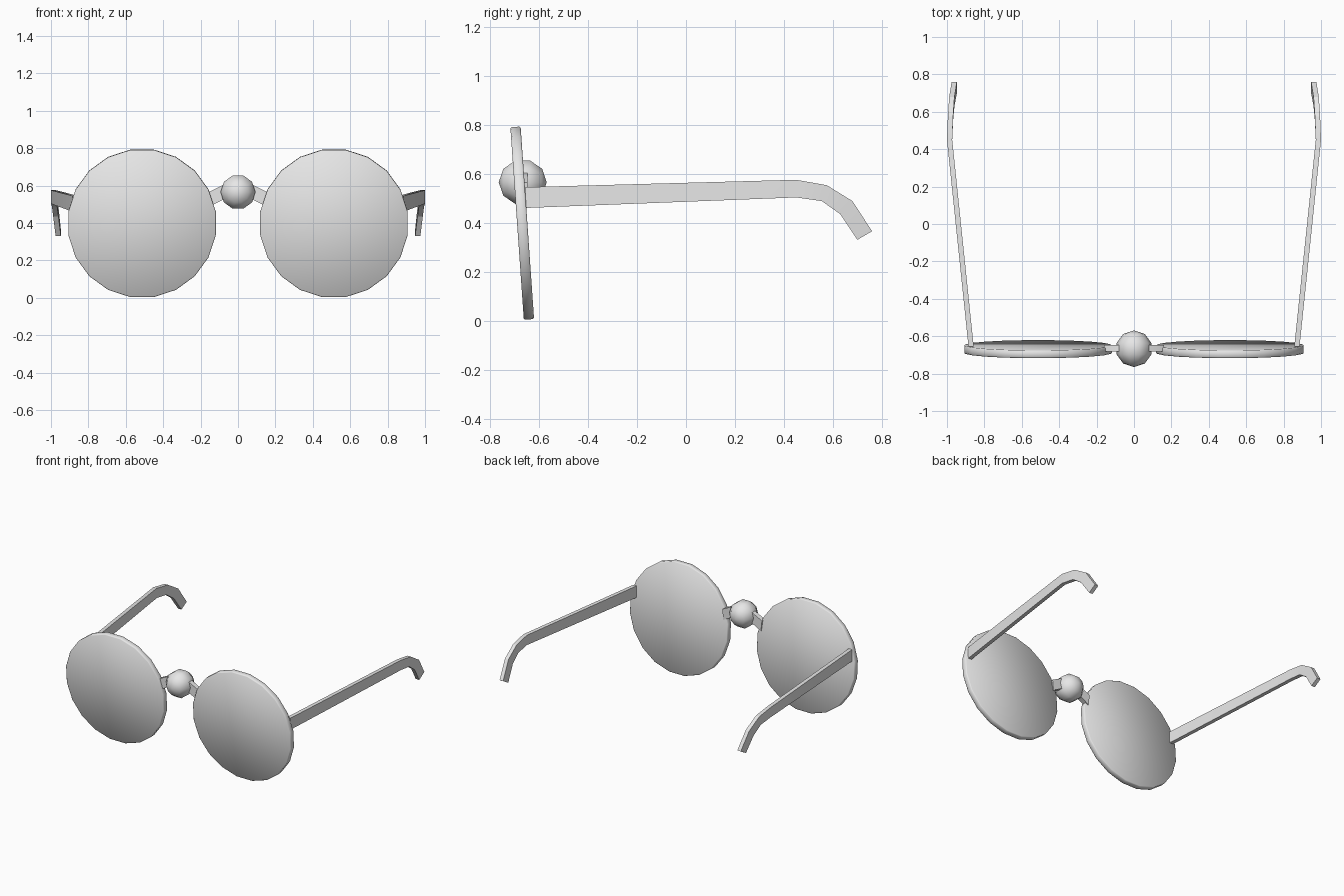
import bpy, bmesh, math
from mathutils import Matrix, Vector

if "Cube" in bpy.data.objects:
    bpy.data.objects.remove(bpy.data.objects["Cube"])

grey = bpy.data.materials.new("plain_grey")
grey.diffuse_color = (0.8, 0.8, 0.8, 1)
grey.use_nodes = True
grey.node_tree.nodes["Principled BSDF"].inputs["Base Color"].default_value = grey.diffuse_color
TILT = math.radians(4)


def finish(name, bm, smooth=35):
    bmesh.ops.recalc_face_normals(bm, faces=bm.faces)
    me = bpy.data.meshes.new(name)
    bm.to_mesh(me)
    bm.free()
    me.materials.append(grey)
    ob = bpy.data.objects.new(name, me)
    bpy.context.collection.objects.link(ob)
    bpy.ops.object.select_all(action='DESELECT')
    ob.select_set(True)
    bpy.context.view_layer.objects.active = ob
    bpy.ops.object.shade_smooth_by_angle(angle=math.radians(smooth))
    return ob


def loft(name, sections, smooth=20):
    """Skin a closed bar through four-cornered sections."""
    bm = bmesh.new()
    rings = [[bm.verts.new(p) for p in s] for s in sections]
    for a, b in zip(rings, rings[1:]):
        for i in range(4):
            j = (i + 1) % 4
            bm.faces.new((a[i], a[j], b[j], b[i]))
    bm.faces.new(rings[0])
    bm.faces.new(rings[-1])
    return finish(name, bm, smooth)


# Twenty-sided lens discs, leaning forward at the top
for side, label in ((-1, "left"), (1, "right")):
    bm = bmesh.new()
    place = (Matrix.Translation((side * 0.513, -0.669, 0.398))
             @ Matrix.Rotation(TILT, 4, 'X')
             @ Matrix.Rotation(math.pi / 2, 4, 'X')
             @ Matrix.Rotation(math.pi / 20, 4, 'Z'))
    bmesh.ops.create_cone(bm, cap_ends=True, segments=20, radius1=0.399,
                          radius2=0.399, depth=0.042, matrix=place)
    rim = [e for e in bm.edges if any(len(f.verts) > 4 for f in e.link_faces)]
    bmesh.ops.bevel(bm, geom=rim, offset=0.005, segments=1, affect='EDGES')
    finish(label + "_lens", bm, 50)

# Temple arms: y, bottom and top edge heights, outer x
#        y_low  z_low  y_top  z_top  x_outer
ARM = [(-0.655, 0.460, -0.655, 0.545, 0.885),
       (0.450, 0.503, 0.450, 0.575, 1.000),
       (0.555, 0.488, 0.575, 0.553, 0.995),
       (0.630, 0.435, 0.680, 0.488, 0.988),
       (0.700, 0.330, 0.760, 0.365, 0.975)]
for side, label in ((-1, "left"), (1, "right")):
    loft(label + "_arm",
         [[(side * (x - 0.028), yl, zl), (side * x, yl, zl),
           (side * x, yt, zt), (side * (x - 0.028), yt, zt)]
          for yl, zl, yt, zt, x in ARM])

# Arched bridge bar between the lenses
PATH = [(-0.16, 0.525), (-0.08, 0.565), (0, 0.58), (0.08, 0.565), (0.16, 0.525)]
loft("bridge", [[(x * 0.95, -0.682, z - 0.038), (x * 0.95, -0.648, z - 0.038),
                 (x, -0.648, z + 0.038), (x, -0.682, z + 0.038)]
                for x, z in PATH], 30)

# Low-poly ball in the middle, poles pointing front and back
bm = bmesh.new()
bmesh.ops.create_uvsphere(
    bm, u_segments=10, v_segments=5, radius=0.098,
    matrix=Matrix.Translation((0, -0.667, 0.565))
    @ Matrix.Rotation(math.pi / 2, 4, 'X') @ Matrix.Rotation(math.pi / 2, 4, 'Z'))
finish("bridge_ball", bm, 60)
